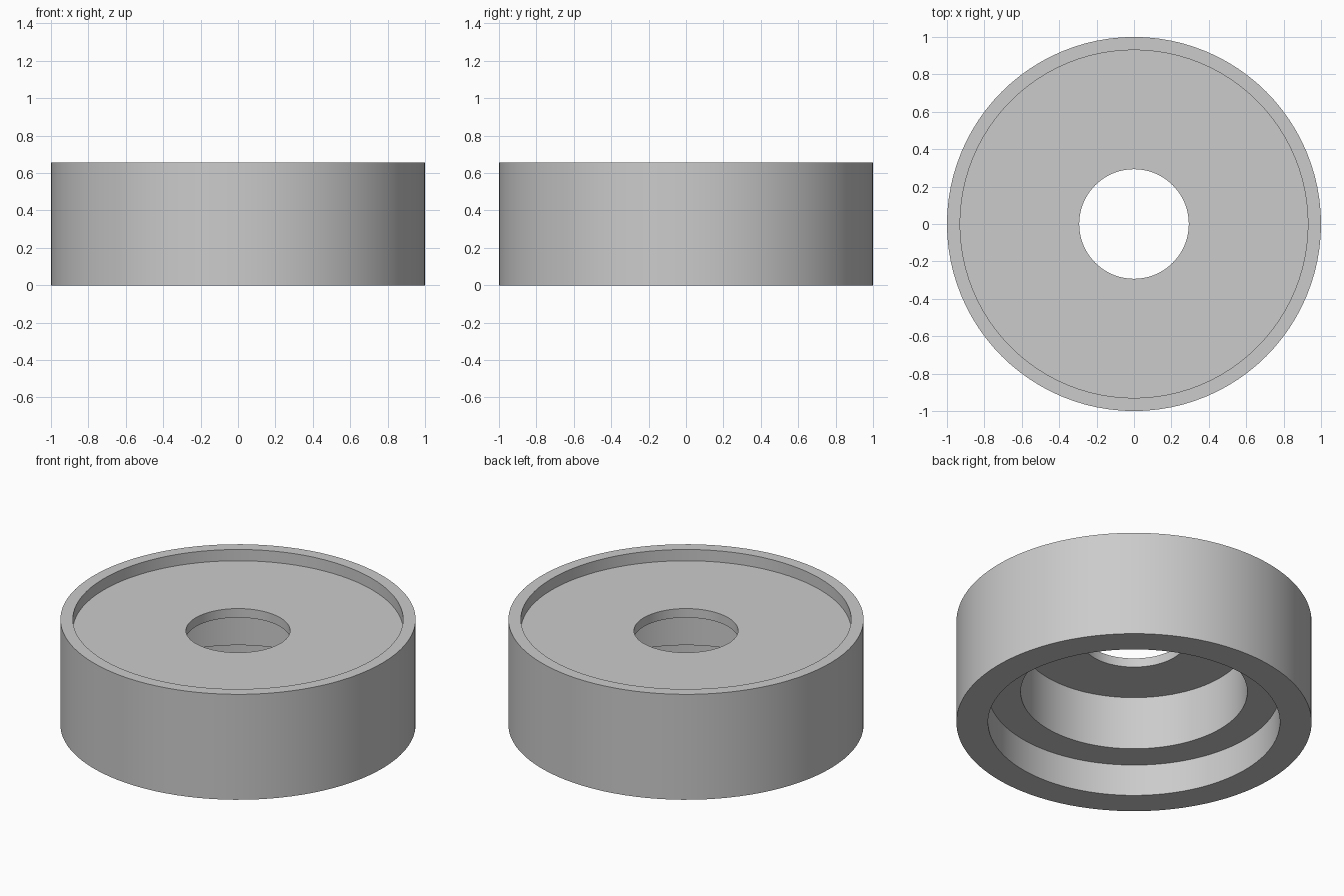
import bpy
import bmesh
import math

cube = bpy.data.objects.get("Cube")
if cube:
    bpy.data.objects.remove(cube, do_unlink=True)

# Plain grey material
grey = bpy.data.materials.new("light grey")
grey.use_nodes = True
colour = (0.6, 0.6, 0.6, 1)
grey.diffuse_color = colour
grey.node_tree.nodes["Principled BSDF"].inputs["Base Color"].default_value = colour


def lathe(name, profile, segments, material):
    """Revolve a closed (radius, height) profile around the z axis."""
    bm = bmesh.new()
    verts = [bm.verts.new((r, 0, z)) for r, z in profile]
    edges = [bm.edges.new((v, verts[i - 1])) for i, v in enumerate(verts)]
    bmesh.ops.spin(bm, geom=verts + edges, cent=(0, 0, 0), axis=(0, 0, 1),
                   angle=math.tau, steps=segments, use_merge=True)
    bmesh.ops.remove_doubles(bm, verts=bm.verts, dist=1e-5)
    bmesh.ops.recalc_face_normals(bm, faces=bm.faces)
    mesh = bpy.data.meshes.new(name)
    bm.to_mesh(mesh)
    bm.free()
    mesh.materials.append(material)
    obj = bpy.data.objects.new(name, mesh)
    bpy.context.collection.objects.link(obj)
    bpy.ops.object.select_all(action="DESELECT")
    obj.select_set(True)
    bpy.context.view_layer.objects.active = obj
    bpy.ops.object.shade_smooth_by_angle(angle=math.radians(30))
    return obj


# Radii and levels of the stepped ring
height = 0.655
floor_top, web_bottom, ledge = 0.585, 0.529, 0.197
outer, recess, lower_bore, upper_bore, hole = 1.0, 0.93, 0.822, 0.638, 0.293

section = [
    (outer, 0), (outer, height),                    # outer wall
    (recess, height), (recess, floor_top),          # shallow top recess
    (hole, floor_top), (hole, web_bottom),          # centre hole
    (upper_bore, web_bottom), (upper_bore, ledge),  # upper counterbore
    (lower_bore, ledge), (lower_bore, 0),           # lower counterbore
]
lathe("stepped_ring_body", section, 96, grey)
